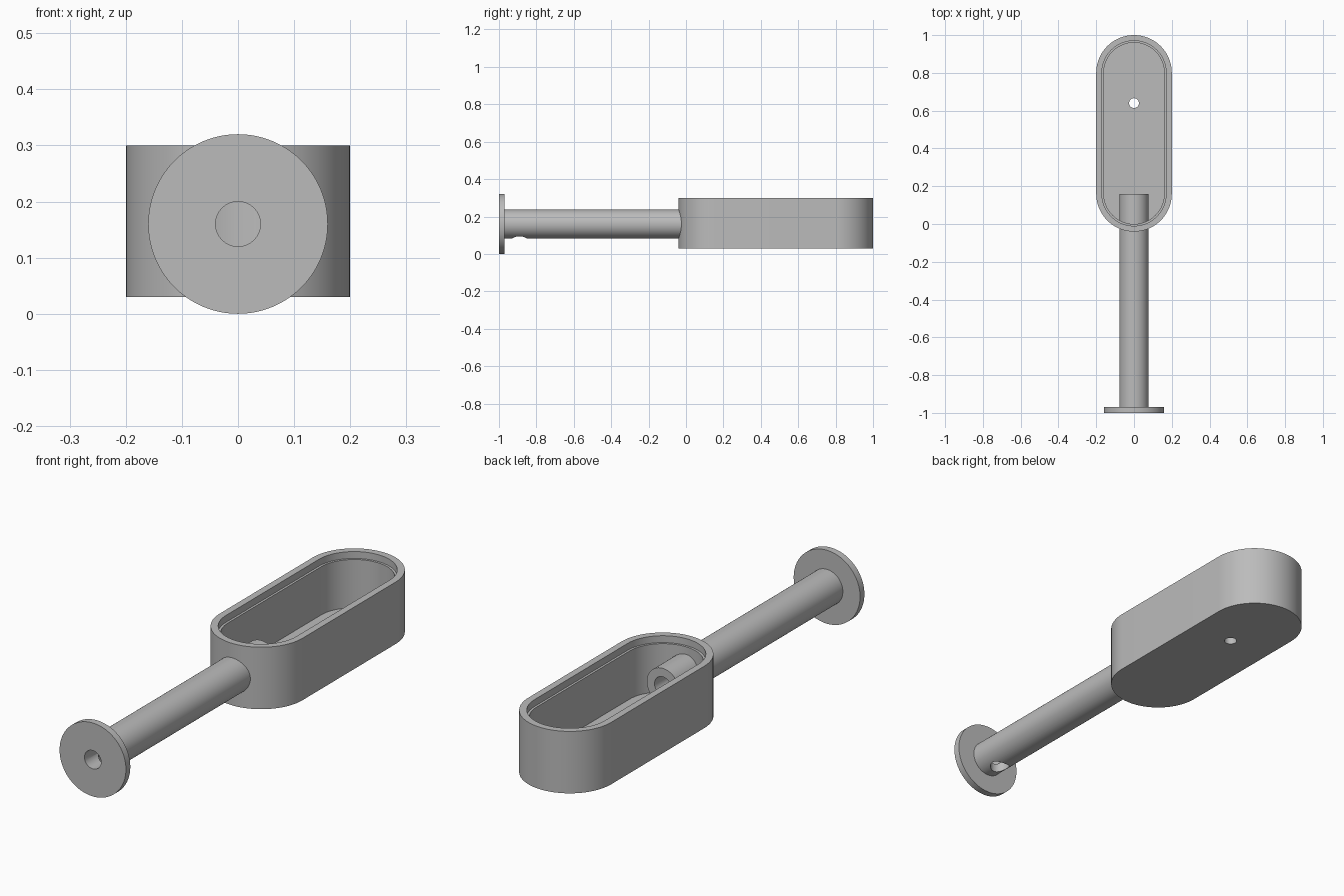
import bpy, bmesh, math
from mathutils import Matrix, Vector

if "Cube" in bpy.data.objects:
    bpy.data.objects.remove(bpy.data.objects["Cube"])

grey = bpy.data.materials.new("plain grey")
grey.diffuse_color = (0.5, 0.5, 0.5, 1)
grey.use_nodes = True
grey.node_tree.nodes["Principled BSDF"].inputs["Base Color"].default_value = grey.diffuse_color
SEG = 96


def finish(name, bm):
    bmesh.ops.recalc_face_normals(bm, faces=bm.faces)
    mesh = bpy.data.meshes.new(name)
    bm.to_mesh(mesh)
    bm.free()
    ob = bpy.data.objects.new(name, mesh)
    bpy.context.collection.objects.link(ob)
    mesh.materials.append(grey)
    return ob


def bridge(bm, a, b):
    for i in range(len(a)):
        j = (i + 1) % len(a)
        bm.faces.new((a[i], a[j], b[j], b[i]))


def cylinder(name, r, a, b):
    a, b = Vector(a), Vector(b)
    rot = (b - a).to_track_quat('Z', 'Y').to_matrix().to_4x4()
    bm = bmesh.new()
    bmesh.ops.create_cone(bm, cap_ends=True, segments=64, radius1=r, radius2=r,
                          depth=(b - a).length,
                          matrix=Matrix.Translation((a + b) / 2) @ rot)
    return finish(name, bm)


def cut(ob, cutters):
    bpy.context.view_layer.objects.active = ob
    for c in cutters:
        m = ob.modifiers.new("cut", 'BOOLEAN')
        m.operation, m.solver, m.object = 'DIFFERENCE', 'EXACT', c
        bpy.ops.object.modifier_apply(modifier=m.name)
        bpy.data.objects.remove(c)


def smooth(ob):
    bpy.ops.object.select_all(action='DESELECT')
    ob.select_set(True)
    bpy.context.view_layer.objects.active = ob
    bpy.ops.object.shade_smooth_by_angle(angle=math.radians(30))


# stadium-shaped open case with a stepped rim for a lid
def stadium(bm, r, z):
    loop = []
    for cy, start in ((0.8, 0), (0.16, math.pi)):
        for i in range(SEG // 2 + 1):
            t = start + math.pi * i / (SEG // 2)
            loop.append(bm.verts.new((r * math.cos(t), cy + r * math.sin(t), z)))
    return loop


bm = bmesh.new()
loops = [stadium(bm, r, z) for r, z in (
    (0.2, 0.03), (0.2, 0.3), (0.17, 0.3), (0.17, 0.27), (0.16, 0.27), (0.16, 0.06))]
for a, b in zip(loops, loops[1:]):
    bridge(bm, a, b)
bm.faces.new(loops[0])
bm.faces.new(loops[-1])
case = finish("case", bm)
# small floor hole, and the opening the tube passes through
cut(case, [cylinder("floor_cutter", 0.026, (0, 0.64, -0.1), (0, 0.64, 0.15)),
           cylinder("wall_cutter", 0.06, (0, -0.2, 0.16), (0, 0.1, 0.16))])
smooth(case)

# hollow tube with end flange, turned around the y axis
bm = bmesh.new()
rings = []
for r, y in ((0.04, -1), (0.16, -1), (0.16, -0.97), (0.077, -0.97),
             (0.077, 0.16), (0.04, 0.16)):
    rings.append([bm.verts.new((r * math.cos(2 * math.pi * i / SEG), y,
                                0.16 + r * math.sin(2 * math.pi * i / SEG)))
                  for i in range(SEG)])
for k in range(len(rings)):
    bridge(bm, rings[k], rings[(k + 1) % len(rings)])
tube = finish("flanged_tube", bm)
# cable hole under the tube, opening into the bore
cut(tube, [cylinder("cable_cutter", 0.04, (0, -0.89, -0.1), (0, -0.89, 0.16))])
smooth(tube)
